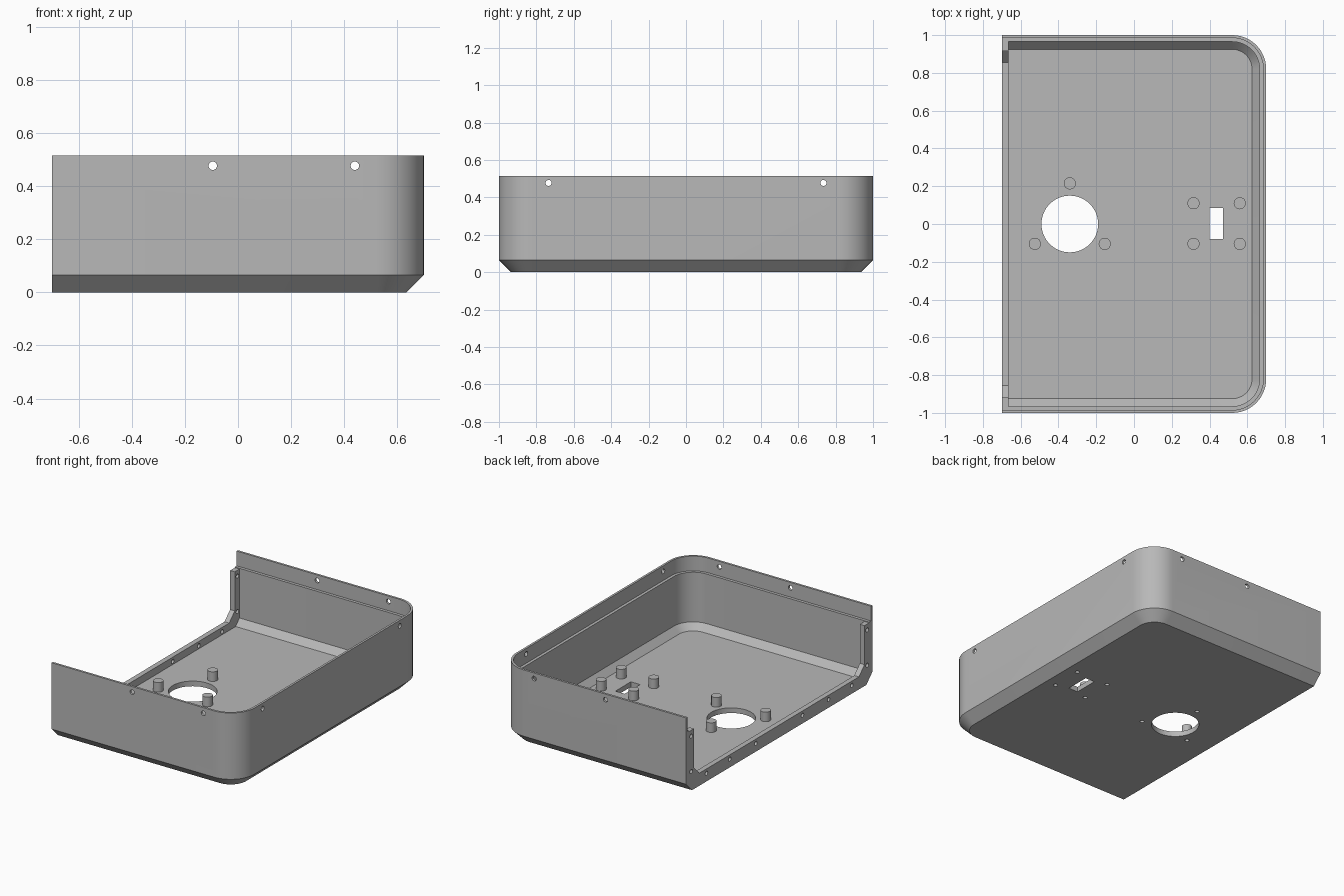
import bpy, bmesh, math
from mathutils import Matrix, Vector

if "Cube" in bpy.data.objects:
    bpy.data.objects.remove(bpy.data.objects["Cube"])

X0, X1, Y1 = -0.70, 0.70, 1.0      # open end, closed end, half width
RADIUS, HEIGHT, LEDGE = 0.18, 0.515, 0.415
FLOOR = 0.035

grey = bpy.data.materials.new("plain_grey")
grey.use_nodes = True
grey.diffuse_color = (0.48, 0.48, 0.48, 1)
grey.node_tree.nodes["Principled BSDF"].inputs["Base Color"].default_value = (0.48, 0.48, 0.48, 1)


def make_object(name, bm):
    bmesh.ops.recalc_face_normals(bm, faces=bm.faces)
    mesh = bpy.data.meshes.new(name)
    bm.to_mesh(mesh)
    bm.free()
    mesh.materials.append(grey)
    obj = bpy.data.objects.new(name, mesh)
    bpy.context.collection.objects.link(obj)
    return obj


def cylinder(bm, centre, radius, depth, axis="Z", sides=24):
    turn = {"X": Matrix.Rotation(math.pi / 2, 4, "Y"),
            "Y": Matrix.Rotation(math.pi / 2, 4, "X"),
            "Z": Matrix.Identity(4)}[axis]
    bmesh.ops.create_cone(bm, cap_ends=True, segments=sides, radius1=radius,
                          radius2=radius, depth=depth,
                          matrix=Matrix.Translation(centre) @ turn)


def outline(inset, z, steps=12):
    """U-shaped plan with two rounded corners, open towards -x."""
    r = RADIUS - inset
    pts = [(X0, inset - Y1, z)]
    for side in (-1, 1):
        for i in range(steps + 1):
            a = math.pi / 2 * (i / steps + (side - 1) / 2)
            pts.append((X1 - RADIUS + r * math.cos(a),
                        side * (Y1 - RADIUS) + r * math.sin(a), z))
    return pts + [(X0, Y1 - inset, z)]


def combine(target, tool, operation):
    mod = target.modifiers.new(operation.lower(), "BOOLEAN")
    mod.operation, mod.solver, mod.object = operation, "EXACT", tool
    bpy.context.view_layer.objects.active = target
    bpy.ops.object.modifier_apply(modifier=mod.name)
    bpy.data.objects.remove(tool)


# Shell: wall section (inset, height) swept around the plan
section = [(0.065, 0), (0, 0.065), (0, HEIGHT), (0.015, HEIGHT), (0.015, LEDGE),
           (0.035, LEDGE), (0.035, 0.078), (0.075, FLOOR)]
bm = bmesh.new()
rings = [[bm.verts.new(p) for p in outline(d, z)] for d, z in section]
for a, b in zip(rings, rings[1:]):
    for i in range(len(a) - 1):
        bm.faces.new((a[i], a[i + 1], b[i + 1], b[i]))
bm.faces.new(rings[0])
bm.faces.new(rings[-1])
bm.faces.new([r[0] for r in rings] + [r[-1] for r in reversed(rings)])
tray = make_object("enclosure_tray", bm)

# Raised flange along the open end, with its two posts
half = [(0.98, 0.41), (0.98, 0.073), (0.927, 0.02)]
inner = [(0.855, 0.085), (0.915, 0.145), (0.915, 0.41)]
profile = half + [(-y, z) for y, z in reversed(half)]
profile += [(-y, z) for y, z in reversed(inner)] + inner
bm = bmesh.new()
face = bm.faces.new([bm.verts.new((X0, y, z)) for y, z in profile])
extruded = bmesh.ops.extrude_face_region(bm, geom=[face])["geom"]
bmesh.ops.translate(bm, vec=Vector((0.035, 0, 0)),
                    verts=[v for v in extruded if isinstance(v, bmesh.types.BMVert)])
combine(tray, make_object("end_flange", bm), "UNION")

# Mounting bosses on the floor
bosses = [(-0.34, 0.215), (-0.525, -0.105), (-0.155, -0.105)]
bosses += [(x, y) for x in (0.315, 0.56) for y in (0.11, -0.105)]
bm = bmesh.new()
for x, y in bosses:
    cylinder(bm, (x, y, 0.06), 0.032, 0.08)
combine(tray, make_object("mounting_bosses", bm), "UNION")

# Openings: round port, slot, blind screw holes, wall and flange holes
bm = bmesh.new()
cylinder(bm, (-0.34, 0, 0), 0.15, 0.2, sides=64)
bmesh.ops.create_cube(bm, size=1, matrix=Matrix.Translation((0.435, 0.003, 0))
                      @ Matrix.Diagonal((0.07, 0.165, 0.2, 1)))
for x, y in bosses:
    cylinder(bm, (x, y, 0), 0.014, 0.15, sides=16)
for x in (-0.095, 0.44):
    cylinder(bm, (x, 0, 0.477), 0.016, 2.2, "Y", 16)
for side in (-1, 1):
    cylinder(bm, (X1, side * 0.735, 0.477), 0.016, 0.1, "X", 16)
    for y in (0.25, 0.53, 0.78):
        cylinder(bm, (X0, side * y, 0.056), 0.014, 0.12, "X", 16)
    for z in (0.13, 0.37):
        cylinder(bm, (X0, side * 0.944, z), 0.014, 0.12, "X", 16)
cutter = make_object("hole_cutter", bm)
cutter.hide_render = True
combine(tray, cutter, "DIFFERENCE")

# Smooth rounded corners, crisp edges elsewhere
bpy.ops.object.select_all(action="DESELECT")
tray.select_set(True)
bpy.context.view_layer.objects.active = tray
bpy.ops.object.shade_smooth_by_angle(angle=math.radians(30))
